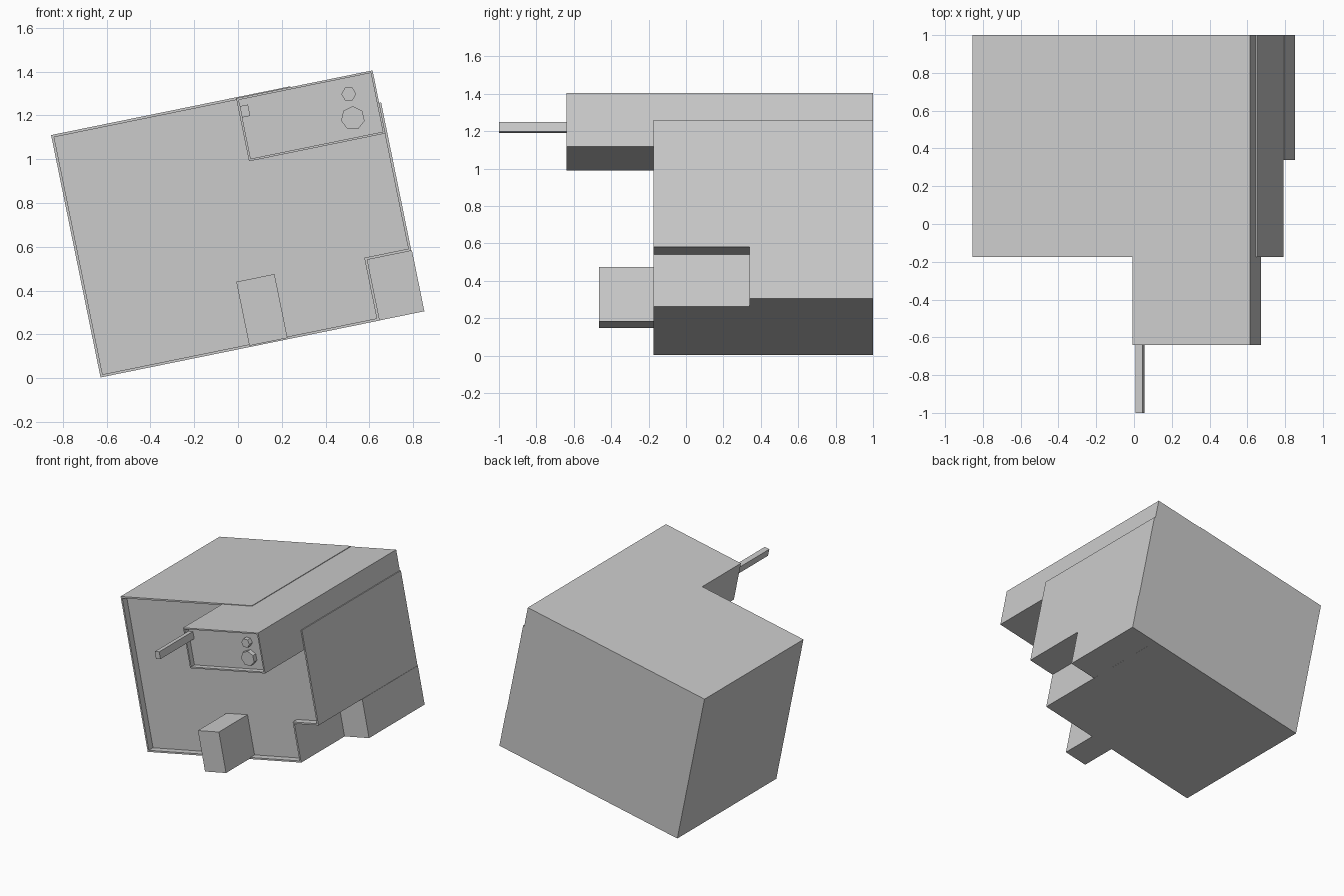
import bpy, bmesh, math

if "Cube" in bpy.data.objects:
    bpy.data.objects.remove(bpy.data.objects["Cube"])

TILT = math.radians(11.53)   # whole model leans about the y axis
ORIGIN = (-0.628, 0, 0.003)  # lower left corner of the body


def prism(name, profile, y0, y1, rim=0, recess=0):
    """Extrude a front profile (u, v) from y0 back to y1; optional recessed front with a rim."""
    bm = bmesh.new()
    front = bm.faces.new([bm.verts.new((u, y0, v)) for u, v in profile])
    ext = bmesh.ops.extrude_face_region(bm, geom=[front], use_keep_orig=True)
    for g in ext["geom"]:
        if isinstance(g, bmesh.types.BMVert):
            g.co.y = y1
    bmesh.ops.recalc_face_normals(bm, faces=bm.faces[:])
    if rim:
        bm.faces.ensure_lookup_table()
        front = next(f for f in bm.faces if all(abs(v.co.y - y0) < 1e-5 for v in f.verts))
        bmesh.ops.inset_region(bm, faces=[front], thickness=rim, use_even_offset=True)
        ext = bmesh.ops.extrude_face_region(bm, geom=[front])
        for g in ext["geom"]:
            if isinstance(g, bmesh.types.BMVert):
                g.co.y += recess
        if front.is_valid:
            bmesh.ops.delete(bm, geom=[front], context='FACES')
        bmesh.ops.recalc_face_normals(bm, faces=bm.faces[:])
    mesh = bpy.data.meshes.new(name)
    bm.to_mesh(mesh)
    bm.free()
    ob = bpy.data.objects.new(name, mesh)
    bpy.context.collection.objects.link(ob)
    ob.location = ORIGIN
    ob.rotation_euler = (0, -TILT, 0)
    return ob


def rect(u0, u1, v0, v1):
    return [(u0, v0), (u1, v0), (u1, v1), (u0, v1)]


def ngon(u, v, r, n, start):
    return [(u + r * math.cos(start + i * math.tau / n),
             v + r * math.sin(start + i * math.tau / n)) for i in range(n)]


# Main body shell, notched at lower right and where the upper box sits
prism("main_body", [(0, 0), (1.302, 0), (1.302, 0.283), (1.507, 0.283), (1.507, 0.975),
                    (1.115, 0.975), (1.115, 1.13), (0, 1.13)], -0.175, 1, 0.012, 0.05)

# Upper box that sticks out at the front
prism("upper_box", rect(0.862, 1.498, 0.832, 1.126), -0.64, 1, 0.01, 0.04)

# Set-back box in the lower right corner
prism("lower_box", rect(1.25, 1.51, 0.0005, 0.2835), 0.34, 1)

# Front block near the bottom edge
prism("front_block", rect(0.695, 0.873, 0.006, 0.304), -0.465, -0.1)

# Thin bar reaching forward from the upper box
prism("front_bar", rect(0.871, 0.909, 1.034, 1.087), -1, -0.58)

# Low-poly knobs on the upper box panel
prism("small_knob", ngon(1.370, 1.042, 0.034, 6, TILT * -1), -0.635, -0.58)
prism("large_knob", ngon(1.366, 0.930, 0.055, 7, math.pi / 2 - TILT), -0.635, -0.58)
